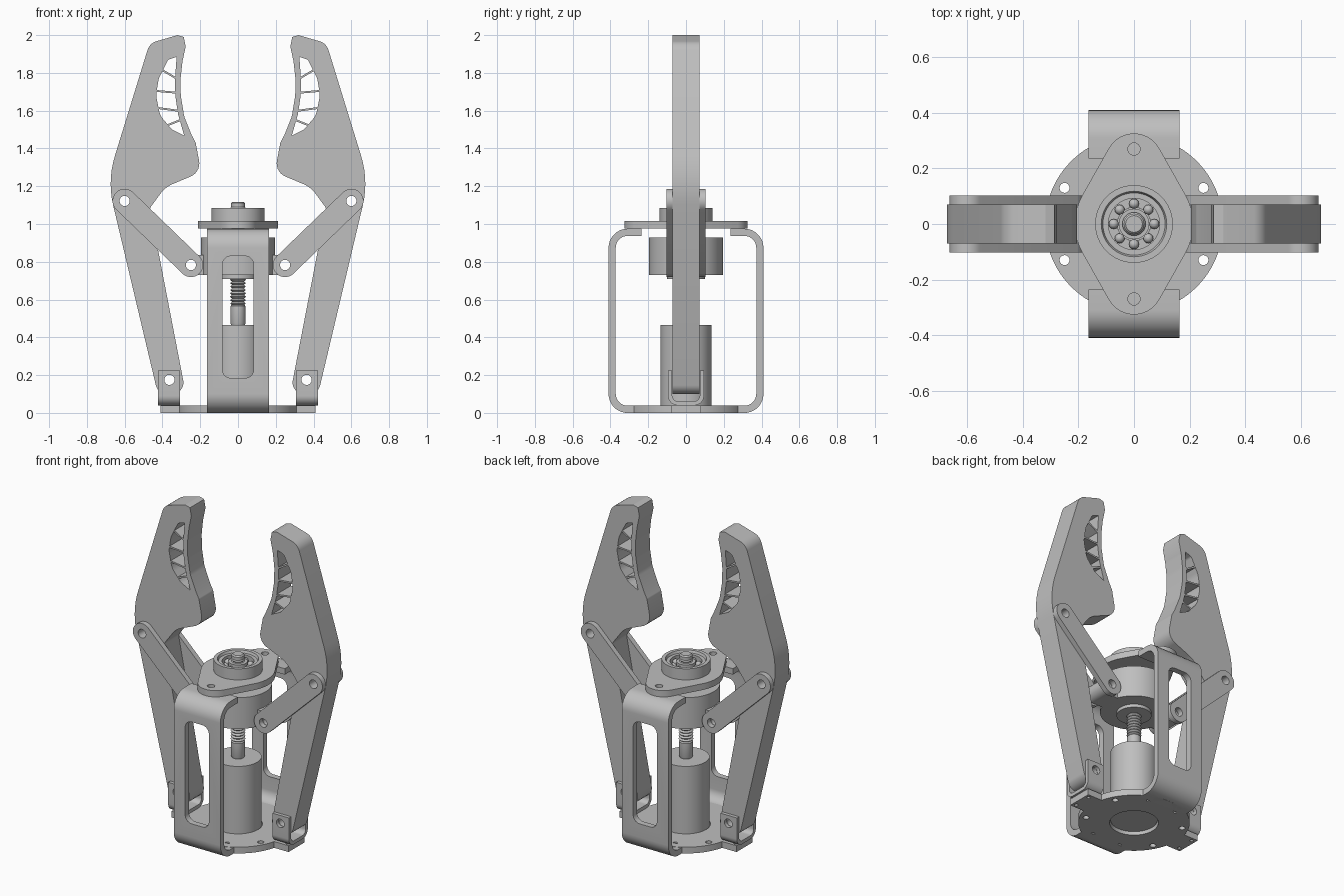
import bpy, bmesh
from math import sin, cos, pi, tan, radians
from mathutils import Matrix, Vector
from mathutils.geometry import convex_hull_2d

if "Cube" in bpy.data.objects:
    bpy.data.objects.remove(bpy.data.objects["Cube"], do_unlink=True)

metal = bpy.data.materials.new("plain_grey")
metal.use_nodes = True
GREY = (0.52, 0.52, 0.52, 1)
metal.diffuse_color = GREY
metal.node_tree.nodes["Principled BSDF"].inputs["Base Color"].default_value = GREY

PLANES = {
    "XY": Matrix.Identity(3),
    "XZ": Matrix(((1, 0, 0), (0, 0, -1), (0, 1, 0))),
    "YZ": Matrix(((0, 0, 1), (1, 0, 0), (0, 1, 0))),
}
parts = []


def finish(name, bm):
    bmesh.ops.recalc_face_normals(bm, faces=bm.faces[:])
    mesh = bpy.data.meshes.new(name)
    bm.to_mesh(mesh)
    bm.free()
    mesh.materials.append(metal)
    ob = bpy.data.objects.new(name, mesh)
    bpy.context.collection.objects.link(ob)
    parts.append(ob)
    return ob


def circle(x, y, r, n=32):
    return [(x + r * cos(2 * pi * i / n), y + r * sin(2 * pi * i / n)) for i in range(n)]


def hull(*circles):
    """Outline wrapped tightly around several circles."""
    pts = [Vector(p) for c in circles for p in circle(*c, 48)]
    return [tuple(pts[i]) for i in convex_hull_2d(pts)]


def rounded(corners, steps=7):
    """Closed outline from (x, y, fillet radius) corners."""
    out = []
    for i, (x, y, r) in enumerate(corners):
        p = Vector((x, y))
        a = Vector(corners[i - 1][:2]) - p
        b = Vector(corners[(i + 1) % len(corners)][:2]) - p
        if r == 0:
            out.append((x, y))
            continue
        half = a.angle(b) / 2
        mid = p + (a.normalized() + b.normalized()).normalized() * (r / sin(half))
        start = p + a.normalized() * (r / tan(half)) - mid
        end = p + b.normalized() * (r / tan(half)) - mid
        for k in range(steps + 1):
            d = start.lerp(end, k / steps).normalized() * r
            out.append(tuple(mid + d))
    return out


def box_outline(x0, x1, y0, y1, r=0):
    return rounded([(x0, y0, r), (x1, y0, r), (x1, y1, r), (x0, y1, r)])


def plate(name, outline, plane, offset, thick, holes=()):
    """Flat outline with holes, extruded about an offset along the plane's normal."""
    bm = bmesh.new()
    for loop in [outline, *holes]:
        vs = [bm.verts.new((x, y, offset - thick / 2)) for x, y in loop]
        for a, b in zip(vs, vs[1:] + vs[:1]):
            bm.edges.new((a, b))
    bmesh.ops.triangle_fill(bm, edges=bm.edges[:], use_beauty=True)
    ext = bmesh.ops.extrude_face_region(bm, geom=bm.faces[:])
    top = [g for g in ext["geom"] if isinstance(g, bmesh.types.BMVert)]
    bmesh.ops.translate(bm, verts=top, vec=(0, 0, thick))
    bm.transform(PLANES[plane].to_4x4())
    return finish(name, bm)


def lathe(name, profile, steps=48):
    """Turn an (r, z) profile around the z axis."""
    bm = bmesh.new()
    vs = [bm.verts.new((r, 0, z)) for r, z in profile]
    edges = [bm.edges.new(pair) for pair in zip(vs, vs[1:])]
    bmesh.ops.spin(bm, geom=vs + edges, cent=(0, 0, 0), axis=(0, 0, 1),
                   angle=2 * pi, steps=steps)
    bmesh.ops.remove_doubles(bm, verts=bm.verts[:], dist=1e-4)
    return finish(name, bm)


def cut(ob, cutter):
    mod = ob.modifiers.new("cut", "BOOLEAN")
    mod.operation, mod.solver, mod.object = "DIFFERENCE", "EXACT", cutter
    deps = bpy.context.evaluated_depsgraph_get()
    mesh = bpy.data.meshes.new_from_object(ob.evaluated_get(deps))
    ob.modifiers.clear()
    ob.data = mesh
    parts.remove(cutter)
    bpy.data.objects.remove(cutter, do_unlink=True)


def opposite(ob, name):
    """Same part on the other side, half a turn around z."""
    twin = ob.copy()
    twin.name = name
    twin.rotation_euler.z = pi
    bpy.context.collection.objects.link(twin)
    parts.append(twin)


ELBOW, INNER, FOOT = (0.60, 1.122), (0.249, 0.783), (0.363, 0.175)
PIN = 0.027

# Base disc with mounting holes and motor opening
screws = [circle(sx * 0.25, sy * 0.13, 0.018, 16) for sx in (-1, 1) for sy in (-1, 1)]
screws += [circle(sx * 0.1, sy * 0.25, 0.013, 16) for sx in (-1, 1) for sy in (-1, 1)]
plate("base_plate", circle(0, 0, 0.32, 96), "XY", 0.02, 0.04,
      [circle(0, 0, 0.14, 48)] + screws)
tab = plate("base_tab_left", box_outline(0.29, 0.41, -0.08, 0.08), "XY", 0.02, 0.04,
            [circle(0.385, s * 0.055, 0.011, 12) for s in (-1, 1)])
opposite(tab, "base_tab_right")

# Slotted frame brackets, bent from strip
bracket = plate("frame_bracket_back", rounded([
    (0.25, 0, 0), (0.41, 0, 0.10), (0.41, 0.975, 0.10), (0.235, 0.975, 0),
    (0.235, 0.937, 0), (0.372, 0.937, 0.062), (0.372, 0.038, 0.062), (0.25, 0.038, 0)]),
    "YZ", 0, 0.326)
cut(bracket, plate("slot_cutter", box_outline(-0.083, 0.083, 0.185, 0.83, 0.045),
                   "XZ", -0.4, 0.2))
opposite(bracket, "frame_bracket_front")

# Top flange, bearing housing and balls
plate("top_flange", hull((0, 0, 0.213), (0, 0.222, 0.104), (0, -0.222, 0.104)), "XY",
      0.995, 0.04, [circle(0, s * 0.27, 0.022, 24) for s in (-1, 1)] + [circle(0, 0, 0.06)])
lathe("bearing_housing", [(0.06, 1.0), (0.14, 1.0), (0.14, 1.085), (0.118, 1.085),
                          (0.112, 1.07), (0.092, 1.07), (0.092, 1.03), (0.06, 1.03), (0.06, 1.0)])
lathe("bearing_inner_race", [(0.03, 1.0), (0.055, 1.0), (0.055, 1.07), (0.03, 1.07), (0.03, 1.0)])
bm = bmesh.new()
for x, y in circle(0, 0, 0.073, 8):
    bmesh.ops.create_uvsphere(bm, u_segments=12, v_segments=8, radius=0.018,
                              matrix=Matrix.Translation((x, y, 1.045)))
finish("bearing_balls", bm)

# Motor, shaft coupling and lead screw
lathe("motor", [(0, 0.02), (0.135, 0.02), (0.135, 0.465), (0, 0.465)])
lathe("shaft_coupling", [(0, 0.46), (0.034, 0.46), (0.04, 0.475), (0.04, 0.565),
                         (0.034, 0.572), (0, 0.572)], 32)
pitch = 0.018
thread = [(0.042 if i % 2 else 0.032, 0.57 + i * pitch / 2) for i in range(58)]
lathe("lead_screw", [(0, 0.565)] + thread + [(0.037, 1.09), (0.037, 1.11),
                                             (0.03, 1.117), (0, 1.117)], 32)

# Travelling carriage with link lugs
lathe("carriage", [(0.03, 0.71), (0.1, 0.71), (0.1, 0.73), (0.195, 0.73),
                   (0.195, 0.928), (0.03, 0.928), (0.03, 0.71)], 64)
lug = plate("carriage_lug_left", hull((0.15, INNER[1], 0.053), (*INNER, 0.053)),
            "XZ", 0, 0.136, [circle(*INNER, PIN)])
opposite(lug, "carriage_lug_right")

# Fingers: bent arm, jaw pad and open window
finger_outline = rounded([
    (0.277, 1.94, 0), (0.287, 1.99, 0), (0.32, 2.0, 0.01), (0.468, 1.957, 0.07),
    (0.692, 1.23, 0.5), (0.424, 0.1, 0.06), (0.276, 0.1, 0.06), (0.466, 1.085, 0.02),
    (0.385, 1.195, 0.15), (0.195, 1.275, 0.075), (0.224, 1.43, 0.03), (0.245, 1.47, 0),
    (0.285, 1.57, 0.1), (0.303, 1.68, 0.2), (0.304, 1.77, 0.2), (0.294, 1.86, 0.2)])
window = rounded([
    (0.285, 1.468, 0), (0.317, 1.58, 0.1), (0.332, 1.68, 0.2), (0.333, 1.77, 0.2),
    (0.325, 1.885, 0), (0.37, 1.87, 0.02), (0.42, 1.77, 0.1), (0.434, 1.68, 0.1),
    (0.413, 1.575, 0.1), (0.35, 1.5, 0.06)])
finger = plate("finger_left", finger_outline, "XZ", 0, 0.142,
               [window, circle(*ELBOW, PIN), circle(*FOOT, PIN)])
opposite(finger, "finger_right")

# Thin ribs across the finger window
ribs = [(0.325, 1.77, 0.41, 1.82), (0.325, 1.695, 0.44, 1.705),
        (0.32, 1.60, 0.43, 1.615), (0.305, 1.55, 0.38, 1.52)]
for i, (x0, z0, x1, z1) in enumerate(ribs):
    rib = plate(f"finger_rib_left_{i + 1}", hull((x0, z0, 0.005), (x1, z1, 0.005)),
                "XZ", 0, 0.14)
    opposite(rib, f"finger_rib_right_{i + 1}")

# Link bars on both faces of each finger
for side, label in ((-1, "back"), (1, "front")):
    link = plate(f"link_{label}_left", hull((*ELBOW, 0.064), (*INNER, 0.064)), "XZ",
                 side * 0.087, 0.033, [circle(*ELBOW, PIN), circle(*INNER, PIN)])
    opposite(link, f"link_{label}_right")

# U-shaped foot clevises
clevis = plate("clevis_left", rounded([
    (-0.095, 0.225, 0), (-0.095, 0.04, 0.05), (0.095, 0.04, 0.05), (0.095, 0.225, 0),
    (0.073, 0.225, 0), (0.073, 0.062, 0.03), (-0.073, 0.062, 0.03), (-0.073, 0.225, 0)]),
    "YZ", 0.365, 0.116)
cut(clevis, plate("pin_cutter", circle(*FOOT, PIN), "XZ", 0, 0.4))
opposite(clevis, "clevis_right")

# Smooth the curved walls, keep edges crisp
bpy.ops.object.select_all(action="DESELECT")
for ob in parts:
    ob.select_set(True)
bpy.context.view_layer.objects.active = parts[0]
bpy.ops.object.shade_smooth_by_angle(angle=radians(30))
